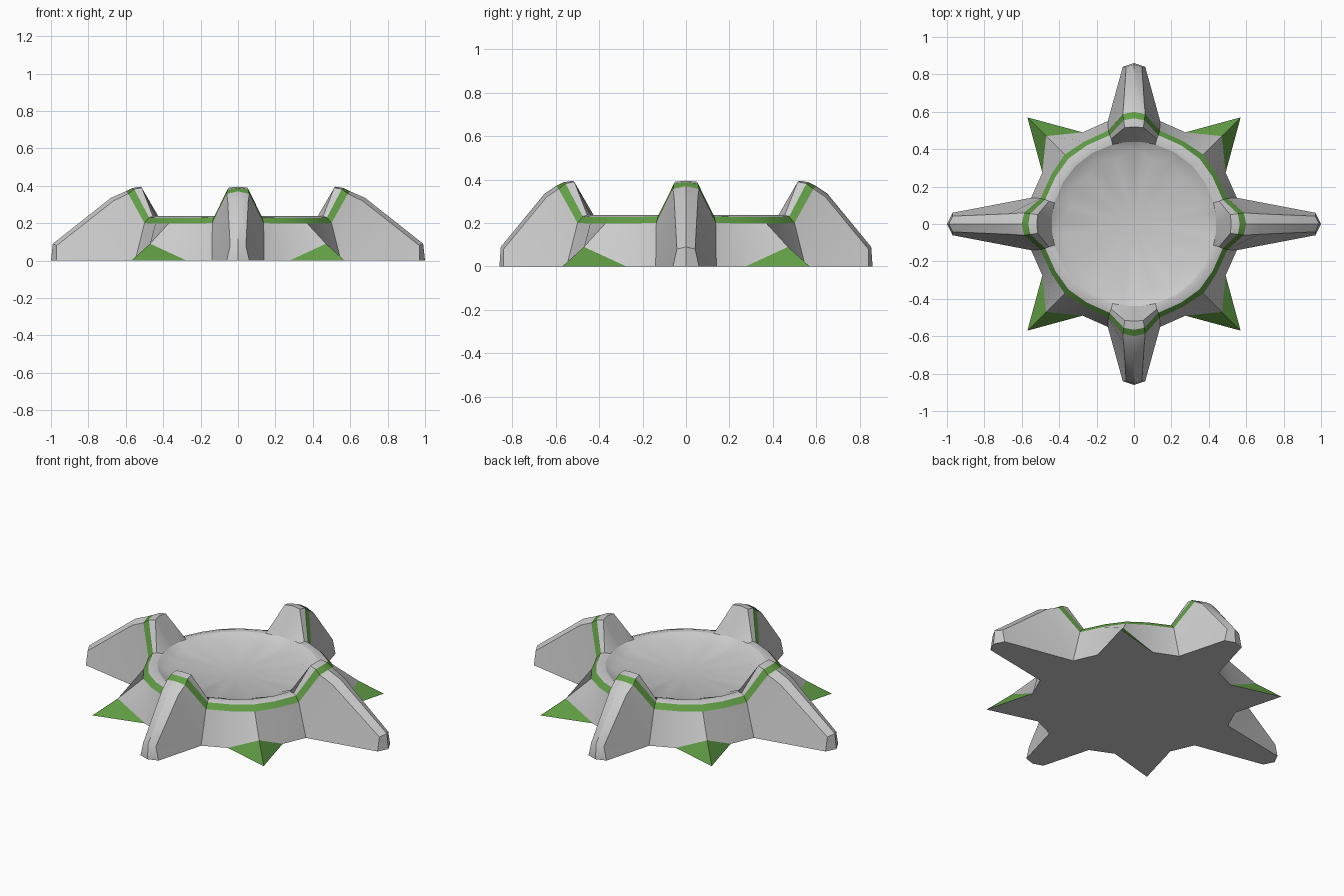
import bpy, bmesh
from math import sin, cos, radians

if "Cube" in bpy.data.objects:
    bpy.data.objects.remove(bpy.data.objects["Cube"])

green = bpy.data.materials.new("green")
green.diffuse_color = (0.12, 0.34, 0.06, 1)
green.use_nodes = True
green.node_tree.nodes["Principled BSDF"].inputs["Base Color"].default_value = green.diffuse_color

parts = {n: bmesh.new() for n in ("body", "arms", "trim_band", "corner_spikes", "dish", "underside")}


def polar(r, deg, z):
    return (r * cos(radians(deg)), r * sin(radians(deg)), z)


def wedge(swap, s, t, reach):
    """One eighth of the model: half an arm to half a corner spike (u outward, v sideways)."""
    flip = (s * t > 0) == swap

    def place(p):
        u, v, z = p
        if u > 0.6 and v < 0.2:
            u = 0.6 + (u - 0.6) * (reach - 0.6) / 0.4
        return (t * v, s * u, z) if swap else (s * u, t * v, z)

    def face(part, *pts):
        bm = parts[part]
        vs = [bm.verts.new(place(p)) for p in pts]
        bm.faces.new(vs[::-1] if flip else vs)

    def strip(part, inner, outer):
        for i in range(len(inner) - 1):
            face(part, inner[i], outer[i], outer[i + 1], inner[i + 1])

    angles = (0, 7.5, 15, 30, 45)
    floor = [polar(r, a, 0.2) for r, a in zip((0.40, 0.375, 0.35, 0.40, 0.35), angles)]
    rim = [polar(0.44, a, 0.235) for a in angles]
    crest = [(0.52, 0, 0.395), (0.515, 0.05, 0.39), (0.455, 0.122, 0.237),
             polar(0.46, 31, 0.237), polar(0.465, 45, 0.237)]
    band_in = [(0.565, 0, 0.388), (0.555, 0.055, 0.382), (0.475, 0.13, 0.23),
               polar(0.49, 31, 0.228), polar(0.495, 45, 0.228)]
    band_out = [(0.60, 0, 0.37), (0.587, 0.06, 0.357), (0.50, 0.137, 0.2),
                polar(0.515, 31, 0.198), polar(0.525, 45, 0.198)]

    # Shallow dish
    strip("dish", floor, rim)
    for a, b in zip(floor, floor[1:]):
        face("dish", (0, 0, 0.195), a, b)
    # Crown and green band
    strip("body", rim, crest)
    strip("body", crest, band_in)
    strip("trim_band", band_in, band_out)

    # Arm sloping down to its blunt tip
    d0, d1, d2, d3, d4 = band_out
    mid = [(0.68, 0, 0.335), (0.665, 0.055, 0.32)]
    end = [(0.99, 0, 0.09), (0.97, 0.042, 0.08)]
    tip = [(1.0, 0, 0), (0.97, 0.06, 0)]
    foot = (0.55, 0.14, 0)
    for a, b in ((band_out[:2], mid), (mid, end), (end, tip)):
        strip("arms", a, b)
    face("arms", d1, mid[1], foot, d2)
    face("arms", mid[1], end[1], foot)
    face("arms", end[1], tip[1], foot)

    # Wall and corner spike
    base = (0.49, 0.275, 0)
    ridge = (0.47, 0.47, 0.09)
    point = (0.57, 0.57, 0)
    face("body", d2, foot, base, d3)
    face("body", d3, base, ridge, d4)
    face("corner_spikes", base, point, ridge)

    # Flat underside
    outline = [tip[0], tip[1], foot, base, point]
    for a, b in zip(outline, outline[1:]):
        face("underside", (0, 0, 0), b, a)


for swap, reach in ((False, 1.0), (True, 0.86)):
    for s in (1, -1):
        for t in (1, -1):
            wedge(swap, s, t, reach)

for name, bm in parts.items():
    bmesh.ops.remove_doubles(bm, verts=bm.verts, dist=0.0005)
    mesh = bpy.data.meshes.new(name)
    bm.to_mesh(mesh)
    bm.free()
    ob = bpy.data.objects.new(name, mesh)
    bpy.context.collection.objects.link(ob)
    if name in ("trim_band", "corner_spikes"):
        mesh.materials.append(green)
    bpy.ops.object.select_all(action="DESELECT")
    ob.select_set(True)
    bpy.context.view_layer.objects.active = ob
    bpy.ops.object.shade_smooth_by_angle(angle=radians(35))
